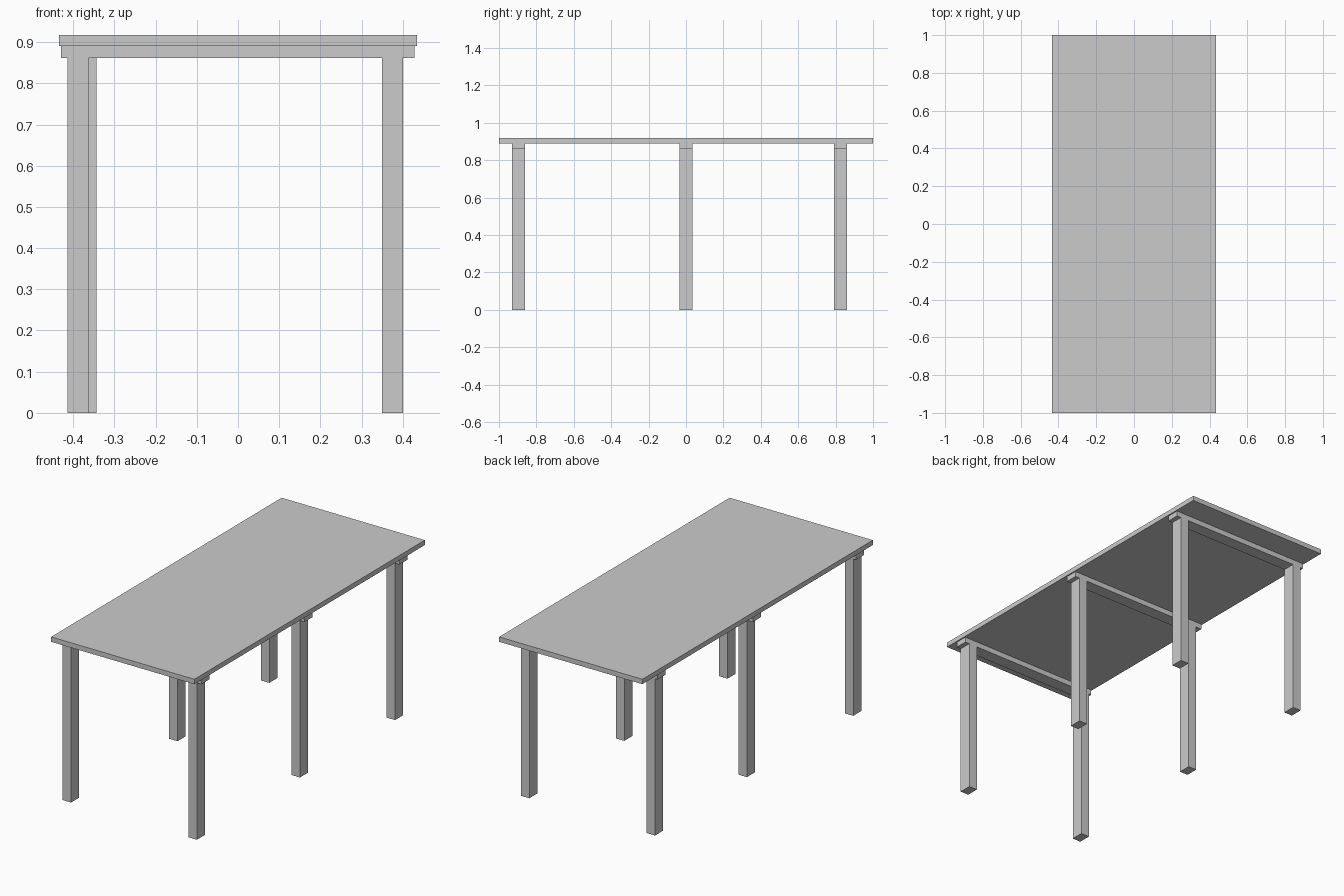
import bpy
import bmesh
from mathutils import Vector

cube = bpy.data.objects.get("Cube")
if cube:
    bpy.data.objects.remove(cube, do_unlink=True)

grey = bpy.data.materials.new("plain_grey")
grey.use_nodes = True
colour = (0.6, 0.6, 0.6, 1)
grey.diffuse_color = colour
grey.node_tree.nodes["Principled BSDF"].inputs["Base Color"].default_value = colour


def extrude_profile(name, outline, y_min, y_max):
    """Extrude a closed (x, z) outline along y into a solid."""
    bm = bmesh.new()
    face = bm.faces.new([bm.verts.new((x, y_min, z)) for x, z in outline])
    result = bmesh.ops.extrude_face_region(bm, geom=[face])
    moved = [g for g in result["geom"] if isinstance(g, bmesh.types.BMVert)]
    bmesh.ops.translate(bm, verts=moved, vec=Vector((0, y_max - y_min, 0)))
    bmesh.ops.recalc_face_normals(bm, faces=bm.faces[:])
    mesh = bpy.data.meshes.new(name)
    bm.to_mesh(mesh)
    bm.free()
    mesh.materials.append(grey)
    obj = bpy.data.objects.new(name, mesh)
    bpy.context.collection.objects.link(obj)
    return obj


# Heights and widths shared by the parts
TOP, BOARD, BEAM = 0.917, 0.89, 0.861
HALF_WIDTH, LEG_X, LEG_Y = 0.435, 0.051, 0.07

# Table top
extrude_profile("table_top", [(-HALF_WIDTH, BOARD), (HALF_WIDTH, BOARD),
                              (HALF_WIDTH, TOP), (-HALF_WIDTH, TOP)], -1, 1)


# Trestles: a cross beam with two legs flush with its faces
def trestle(name, y, left_leg, right_leg):
    a, b = right_leg, left_leg
    outline = [(-0.43, BEAM), (a, BEAM), (a, 0), (a + LEG_X, 0),
               (a + LEG_X, BEAM), (b, BEAM), (b, 0), (b + LEG_X, 0),
               (b + LEG_X, BEAM), (0.428, BEAM), (0.428, BOARD), (-0.43, BOARD)]
    extrude_profile(name, outline, y - LEG_Y / 2, y + LEG_Y / 2)


trestle("front_trestle", -0.895, 0.35, -0.414)
trestle("middle_trestle", 0, 0.35, -0.394)
trestle("back_trestle", 0.825, 0.35, -0.414)
